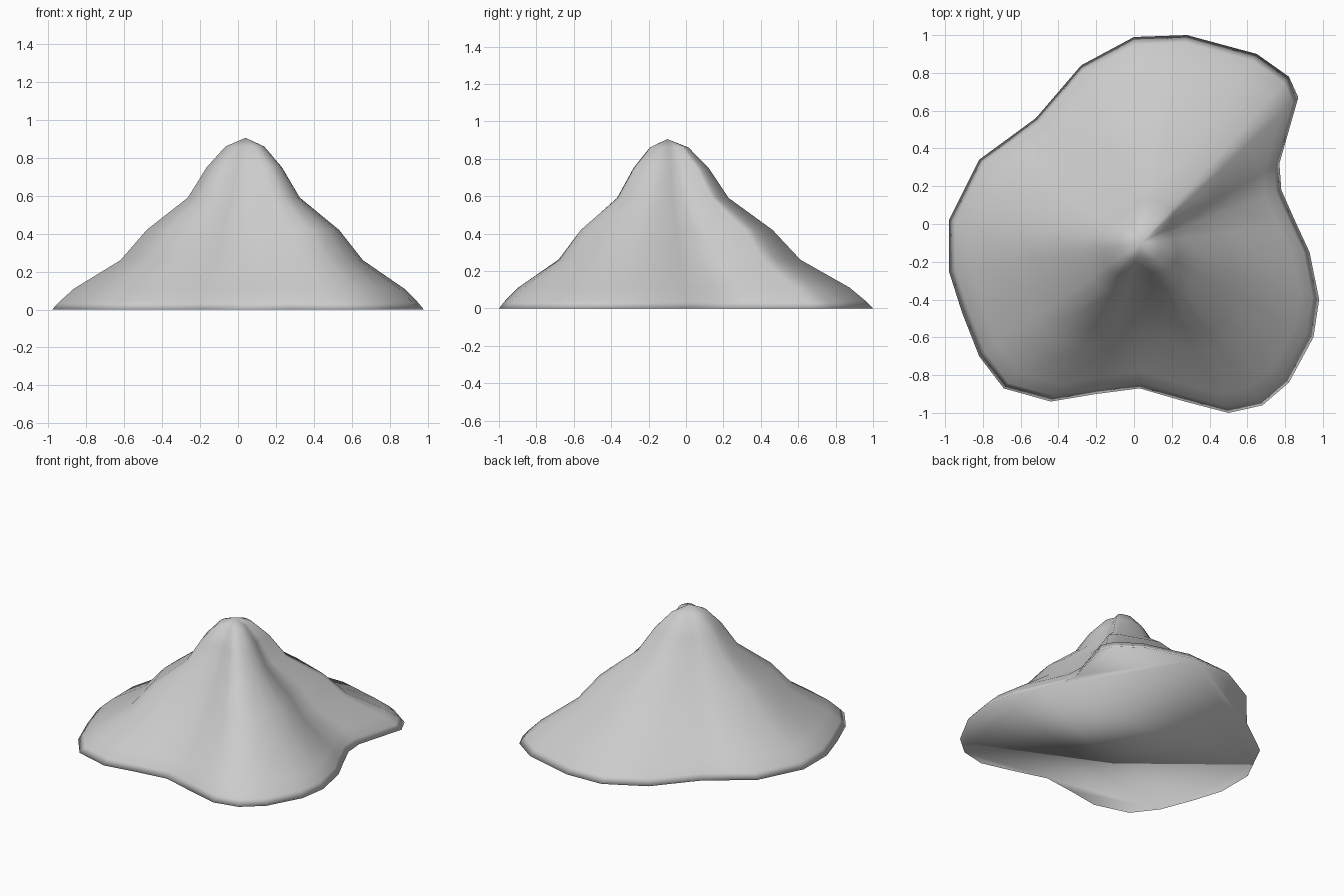
import bpy
import bmesh

cube = bpy.data.objects.get("Cube")
if cube:
    bpy.data.objects.remove(cube, do_unlink=True)

# Foot outline, clockwise from the back: x, y, ridge strength of that spoke
OUTLINE = [
    (0, .99, .25), (.28, 1, .35), (.65, .9, .3), (.82, .78, .4), (.87, .67, .45),
    (.77, .32, .4), (.78, .18, .35), (.86, 0, .35), (.93, -.15, .4), (.98, -.4, .4),
    (.95, -.6, .4), (.82, -.84, .5), (.68, -.96, .45), (.5, -1, .35), (.27, -.94, .25),
    (.03, -.87, .25), (-.2, -.9, .3), (-.44, -.94, .4), (-.69, -.87, .4), (-.82, -.7, .4),
    (-.91, -.47, .35), (-.98, -.25, .35), (-.98, .02, .35), (-.9, .18, .3), (-.82, .34, .3),
    (-.67, .45, .3), (-.52, .56, .3), (-.28, .84, .25),
]
# Slope rings: height, reach along a valley, reach along a ridge
RINGS = [
    (0, 1, 1), (.04, .96, .97), (.11, .87, .92), (.26, .57, .79),
    (.42, .42, .68), (.59, .26, .37), (.75, .18, .24), (.86, .1, .11),
]
PEAK = (.04, -.1, .905)


def ring_point(spoke, ring):
    x, y, strength = spoke
    z, valley, ridge = ring
    reach = valley + (ridge - valley) * strength
    return (PEAK[0] + (x - PEAK[0]) * reach, PEAK[1] + (y - PEAK[1]) * reach, z)


bm = bmesh.new()
rings = [[bm.verts.new(ring_point(s, r)) for s in OUTLINE] for r in RINGS]
peak = bm.verts.new(PEAK)
count = len(OUTLINE)

# Slopes and summit
for i in range(count):
    j = (i + 1) % count
    for low, high in zip(rings, rings[1:]):
        bm.faces.new((low[j], low[i], high[i], high[j]))
    bm.faces.new((rings[-1][j], rings[-1][i], peak))

# Closed flat underside
bm.faces.new(rings[0])

for face in bm.faces:
    face.smooth = True

mesh = bpy.data.meshes.new("mountain")
bm.to_mesh(mesh)
bm.free()
mountain = bpy.data.objects.new("mountain", mesh)
bpy.context.collection.objects.link(mountain)

# Plain stone colour
stone = bpy.data.materials.new("light_grey_stone")
stone.use_nodes = True
colour = (.6, .6, .6, 1)
stone.diffuse_color = colour
stone.node_tree.nodes["Principled BSDF"].inputs["Base Color"].default_value = colour
mesh.materials.append(stone)
